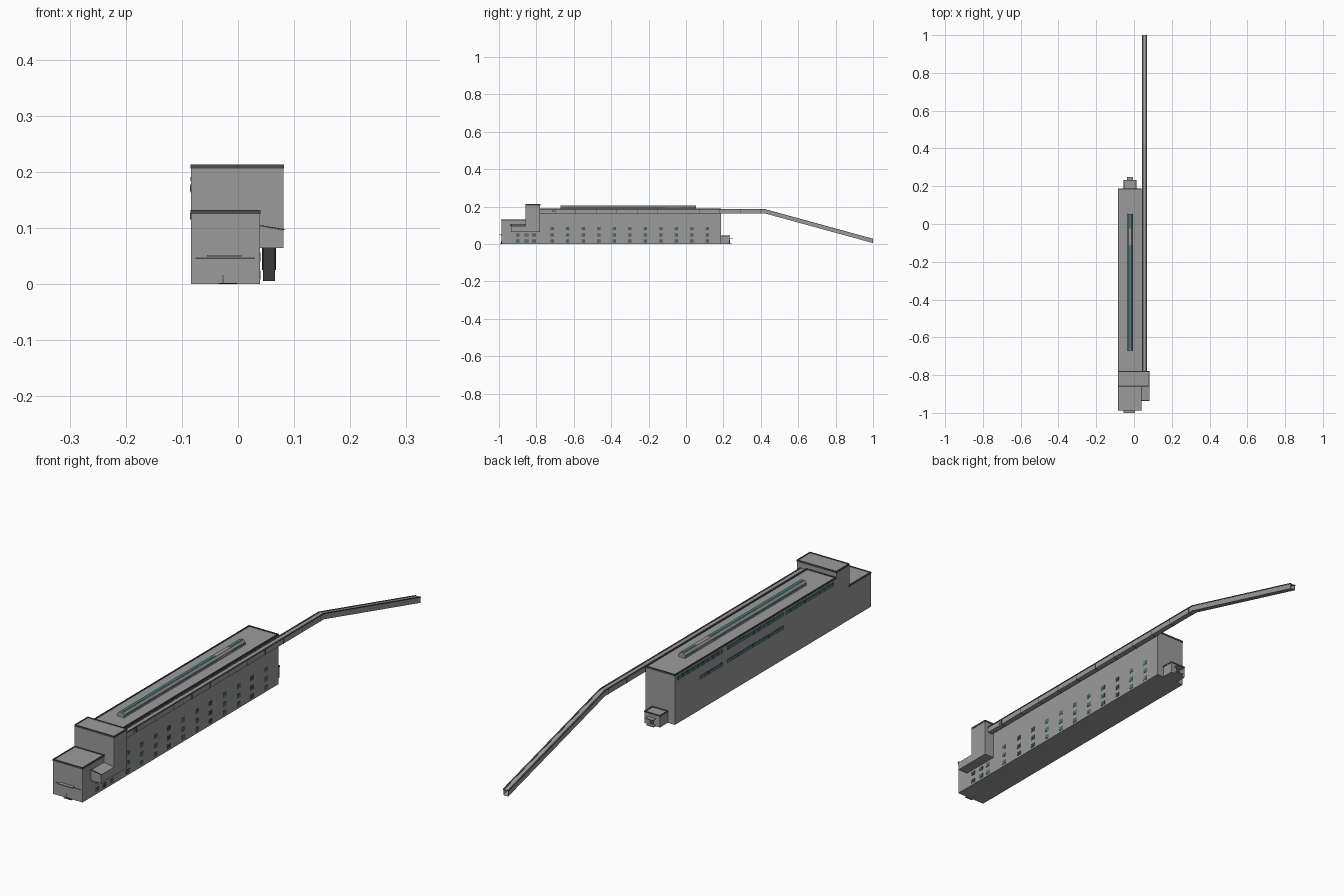
import bpy, bmesh
from mathutils import Vector

if "Cube" in bpy.data.objects:
    bpy.data.objects.remove(bpy.data.objects["Cube"])


def material(name, rgb):
    m = bpy.data.materials.new(name)
    m.diffuse_color = (*rgb, 1)
    m.use_nodes = True
    m.node_tree.nodes["Principled BSDF"].inputs["Base Color"].default_value = m.diffuse_color
    return m


WALL = material("grey wall", (0.33, 0.33, 0.33))
TRIM = material("dark trim", (0.075, 0.068, 0.068))
GLASS = material("teal glass", (0.07, 0.19, 0.21))


def finish(name, bm, mat):
    bmesh.ops.recalc_face_normals(bm, faces=bm.faces)
    me = bpy.data.meshes.new(name)
    bm.to_mesh(me)
    bm.free()
    me.materials.append(mat)
    ob = bpy.data.objects.new(name, me)
    bpy.context.collection.objects.link(ob)
    return ob


def boxes(name, specs, mat):
    """One object from boxes given as (x0, x1, y0, y1, z0, z1)."""
    bm = bmesh.new()
    for x0, x1, y0, y1, z0, z1 in specs:
        vs = bmesh.ops.create_cube(bm, size=1)["verts"]
        for v in vs:
            v.co = Vector(((x0, x1)[v.co.x > 0], (y0, y1)[v.co.y > 0], (z0, z1)[v.co.z > 0]))
    return finish(name, bm, mat)


def loft(name, sections, mat, caps=True):
    """Join matching closed rings of points into a skin."""
    bm = bmesh.new()
    rings = [[bm.verts.new(p) for p in s] for s in sections]
    n = len(rings[0])
    for a, b in zip(rings, rings[1:]):
        for i in range(n):
            j = (i + 1) % n
            bm.faces.new((a[i], a[j], b[j], b[i]))
    if caps:
        bm.faces.new(rings[0])
        bm.faces.new(rings[-1])
    return finish(name, bm, mat)


def roof_rim(name, x0, x1, y0, y1, top, h=0.007, w=0.004):
    """Dark parapet around a flat roof."""
    o = 0.001
    x0, x1, y0, y1 = x0 - o, x1 + o, y0 - o, y1 + o
    boxes(name, [(x0, x1, y0, y0 + w, top - h, top), (x0, x1, y1 - w, y1, top - h, top),
                 (x0, x0 + w, y0 + w, y1 - w, top - h, top),
                 (x1 - w, x1, y0 + w, y1 - w, top - h, top)], TRIM)


XL, XR, XT = -0.084, 0.039, 0.081
YF, YT, YM, YB = -0.987, -0.858, -0.78, 0.186

# main volumes
boxes("main_hall", [(XL, XR, YM, YB, 0, 0.188)], WALL)
boxes("front_block", [(XL, XR, YF, YT, 0, 0.130)], WALL)
boxes("tower", [(XL, XR, YT, YM, 0, 0.211), (XR, XT, YT, YM, 0.064, 0.211)], WALL)
roof_rim("main_hall_rim", XL, XR, YM, YB, 0.191)
roof_rim("front_block_rim", XL, XR, YF, YT, 0.132)
roof_rim("tower_rim", XL, XT, YT, YM, 0.213)

# side bay with a lean-to roof
bay = [(XR, 0.064), (XT, 0.064), (XT, 0.096), (XR, 0.103)]
loft("side_bay", [[(x, y, z) for x, z in bay] for y in (-0.936, YT)], WALL)
cap = [(XR, 0.103), (XT + 0.002, 0.096), (XT + 0.002, 0.098), (XR, 0.105)]
loft("side_bay_roof_edge", [[(x, y, z) for x, z in cap] for y in (-0.938, -0.932)], TRIM)

# roof lantern with glass strips along the ridge
lan = [(-0.034, 0.188), (-0.007, 0.188), (-0.007, 0.198), (-0.013, 0.206),
       (-0.028, 0.206), (-0.034, 0.198)]
loft("roof_lantern", [[(x, y, z) for x, z in lan] for y in (-0.672, 0.054)], WALL)
strips = [(-0.665, -0.11), (-0.025, 0.05)]
boxes("lantern_glass", [(-0.026, -0.015, a, b, 0.205, 0.207) for a, b in strips], GLASS)
boxes("lantern_side_glass", [(-0.0345, -0.0065, a, b, 0.1925, 0.1965) for a, b in strips], GLASS)

# punched windows on the right side: frame with two panes
frames, panes = [], []
columns = [(-0.90, 2), (-0.853, 2), (-0.813, 2)] + [(-0.715 + i * 0.0828, 3) for i in range(11)]
for y, rows in columns:
    for z in (0.016, 0.048, 0.084)[:rows]:
        frames.append((XR - 0.002, XR + 0.0008, y - 0.010, y + 0.010, z - 0.008, z + 0.008))
        for s in (-1, 1):
            c = y + s * 0.0045
            panes.append((XR - 0.002, XR + 0.0014, c - 0.0035, c + 0.0035, z - 0.0062, z + 0.0062))
boxes("window_frames", frames, TRIM)
boxes("window_panes", panes, GLASS)

# ribbon windows on the left side
frames, panes = [], []
ribbons = [(-0.765, -0.475, 0.163, 0.178), (-0.465, -0.13, 0.163, 0.178),
           (-0.10, 0.17, 0.163, 0.178), (-0.465, -0.125, 0.114, 0.129), (-0.10, 0.04, 0.114, 0.129)]
for a, b, z0, z1 in ribbons:
    frames.append((XL - 0.0006, XL + 0.002, a, b, z0, z1))
    n = round((b - a) / 0.03)
    step = (b - a) / n
    for i in range(n):
        y = a + i * step
        panes.append((XL - 0.0012, XL + 0.002, y + 0.002, y + step - 0.002, z0 + 0.002, z1 - 0.002))
boxes("ribbon_frames", frames, TRIM)
boxes("ribbon_panes", panes, GLASS)

# front entrance: canopy, ledge, door line and step
boxes("front_canopy", [(-0.055, 0.006, -1.0, YF, 0.049, 0.052)], WALL)
boxes("front_ledge", [(-0.076, 0.03, YF - 0.001, YF + 0.001, 0.045, 0.0475),
                      (-0.028, -0.026, YF - 0.001, YF + 0.001, 0, 0.016)], TRIM)
boxes("front_step", [(-0.034, -0.002, YF - 0.008, YF, 0, 0.002)], TRIM)

# rear annex with porch
boxes("rear_annex", [(-0.054, 0.011, YB, 0.233, 0, 0.044)], WALL)
roof_rim("rear_annex_rim", -0.054, 0.011, YB, 0.233, 0.046, 0.005)
boxes("rear_porch", [(-0.036, -0.005, 0.233, 0.25, 0.026, 0.029),
                     (-0.036, -0.005, 0.233, 0.245, 0, 0.004)], WALL)
boxes("rear_door", [(-0.03, -0.011, 0.232, 0.234, 0.004, 0.024)], TRIM)

# covered conveyor: level along the hall, then sloping to the ground
path = [(YM - 0.002, 0.187), (0.42, 0.187), (1.0, 0.028)]


def along(x0, x1, lo, hi):
    return [[(x0, y, t + lo), (x1, y, t + lo), (x1, y, t + hi), (x0, y, t + hi)] for y, t in path]


gallery = loft("conveyor_gallery", along(0.045, 0.066, -0.023, -0.001), WALL, caps=False)
shell = gallery.modifiers.new("shell", "SOLIDIFY")
shell.thickness = 0.002
shell.offset = -1
for side, x0, x1 in (("left", 0.043, 0.049), ("right", 0.062, 0.068)):
    loft(f"conveyor_roof_edge_{side}", along(x0, x1, -0.003, 0.0), TRIM)

# panel joints on the conveyor sides
joints = []
for i in range(11):
    y = -0.70 + i * 0.11
    joints.append((0.0442, 0.0668, y - 0.0012, y + 0.0012, 0.1635, 0.186))
boxes("conveyor_joints", joints, TRIM)
boxes("conveyor_window", [(0.06, 0.0668, -0.716, -0.704, 0.170, 0.181)], GLASS)
